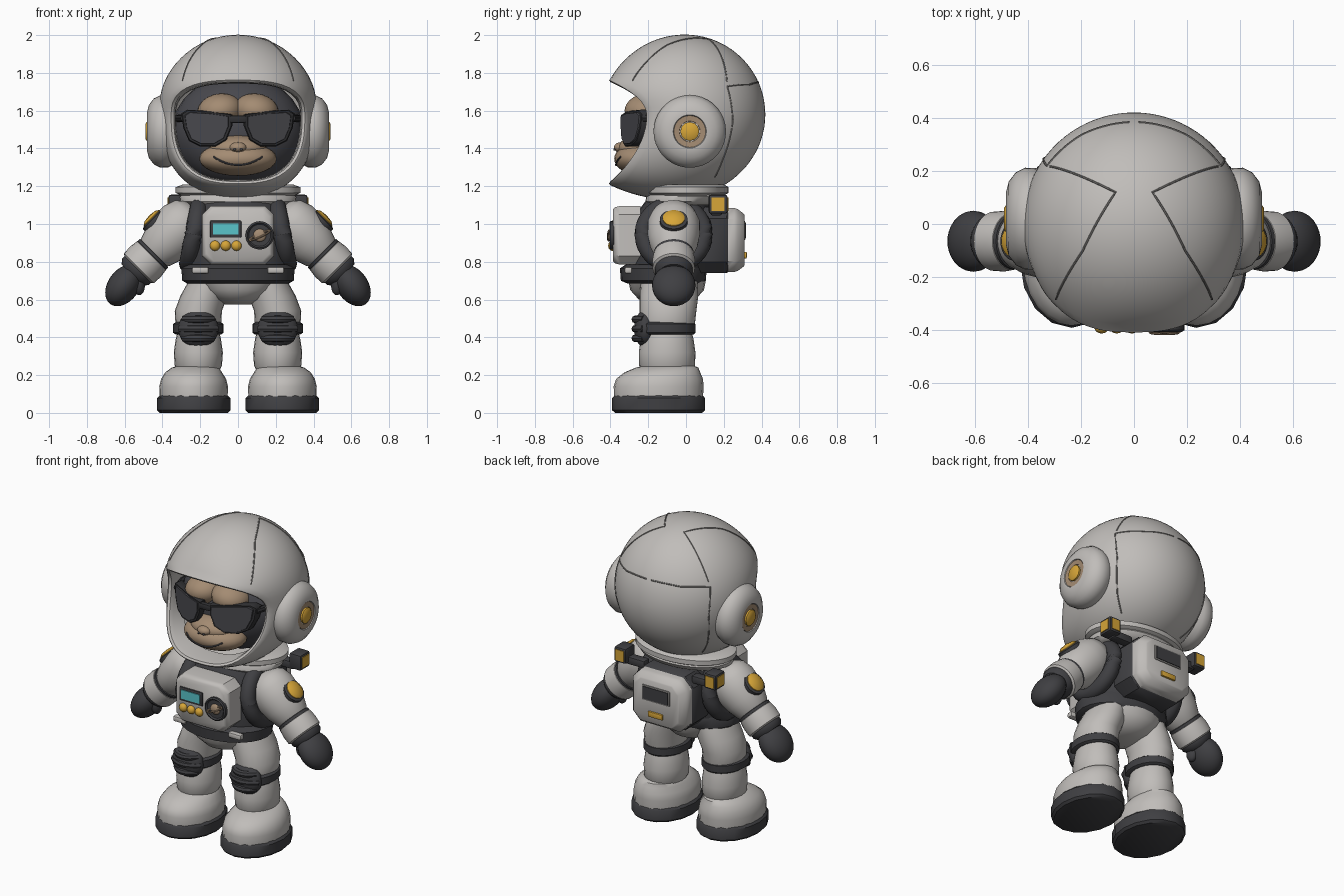
import bpy, bmesh
from math import sin, cos, pi, atan2, acos, sqrt, radians
from mathutils import Vector, Matrix

if "Cube" in bpy.data.objects:
    bpy.data.objects.remove(bpy.data.objects["Cube"])


def material(name, r, g, b):
    m = bpy.data.materials.new(name)
    m.use_nodes = True
    m.diffuse_color = (r, g, b, 1)
    bsdf = m.node_tree.nodes["Principled BSDF"]
    bsdf.inputs["Base Color"].default_value = (r, g, b, 1)
    bsdf.inputs["Roughness"].default_value = 0.7
    return m


SUIT = material("suit grey", 0.53, 0.51, 0.49)
DARK = material("charcoal rubber", 0.05, 0.05, 0.055)
FUR = material("dark fur", 0.065, 0.065, 0.075)
BLACK = material("glasses black", 0.03, 0.03, 0.033)
SKIN = material("tan skin", 0.37, 0.26, 0.17)
GOLD = material("gold", 0.68, 0.38, 0.04)
CYAN = material("screen cyan", 0.1, 0.56, 0.6)
SEAM = material("seam grey", 0.25, 0.24, 0.23)


def finish(name, bm, mat):
    bmesh.ops.remove_doubles(bm, verts=bm.verts, dist=0.0003)
    bmesh.ops.recalc_face_normals(bm, faces=bm.faces)
    me = bpy.data.meshes.new(name)
    bm.to_mesh(me)
    bm.free()
    me.materials.append(mat)
    ob = bpy.data.objects.new(name, me)
    bpy.context.collection.objects.link(ob)
    bpy.ops.object.select_all(action="DESELECT")
    ob.select_set(True)
    bpy.context.view_layer.objects.active = ob
    bpy.ops.object.shade_smooth_by_angle(angle=radians(42))
    return ob


def skin(name, rings, mat, caps=True):
    """Bridge closed rings of points."""
    bm = bmesh.new()
    loops = [[bm.verts.new(p) for p in ring] for ring in rings]
    for a, b in zip(loops, loops[1:]):
        for i in range(len(a)):
            j = (i + 1) % len(a)
            bm.faces.new((a[i], a[j], b[j], b[i]))
    if caps:
        bm.faces.new(loops[0])
        bm.faces.new(loops[-1])
    return finish(name, bm, mat)


def stack(name, levels, mat, n=24):
    """Horizontal oval rings: z, centre x, centre y, radius x, radius y."""
    return skin(name, [[(x + rx * cos(2 * pi * i / n), y + ry * sin(2 * pi * i / n), z)
                        for i in range(n)] for z, x, y, rx, ry in levels], mat)


def lathe(name, profile, mat, base, axis, n=28):
    q = Vector(axis).to_track_quat("Z", "Y")
    return skin(name, [[Vector(base) + q @ Vector((r * cos(2 * pi * i / n), r * sin(2 * pi * i / n), h))
                        for i in range(n)] for r, h in profile], mat)


def slab(name, outline, layers, mat, bend=0.0):
    """Outline in x, z taken through scaled layers along y."""
    cx = sum(p[0] for p in outline) / len(outline)
    cz = sum(p[1] for p in outline) / len(outline)
    rings = []
    for k, y in layers:
        pts = [(cx + (x - cx) * k, cz + (z - cz) * k) for x, z in outline]
        rings.append([(x, y + bend * x * x, z) for x, z in pts])
    return skin(name, rings, mat)


def ellipsoid(name, loc, size, mat, tilt=0.0):
    bm = bmesh.new()
    m = Matrix.Translation(loc) @ Matrix.Rotation(tilt, 4, "Y") @ Matrix.Diagonal((*size, 1))
    bmesh.ops.create_uvsphere(bm, u_segments=28, v_segments=16, radius=1, matrix=m)
    return finish(name, bm, mat)


def box(name, loc, size, mat, bevel=0.0):
    bm = bmesh.new()
    bmesh.ops.create_cube(bm, size=1, matrix=Matrix.Translation(loc) @ Matrix.Diagonal((*size, 1)))
    if bevel:
        bmesh.ops.bevel(bm, geom=bm.edges[:], offset=bevel, segments=2, affect="EDGES", profile=0.5)
    return finish(name, bm, mat)


def tube(name, pts, r, mat, closed=False, n=8):
    pts = [Vector(p) for p in pts]
    rings = []
    for i, p in enumerate(pts):
        a = pts[i - 1] if closed or i else p
        b = pts[(i + 1) % len(pts)] if closed or i < len(pts) - 1 else p
        q = (b - a).to_track_quat("Z", "Y")
        rings.append([p + q @ Vector((r * cos(2 * pi * k / n), r * sin(2 * pi * k / n), 0)) for k in range(n)])
    if closed:
        rings.append(rings[0])
    return skin(name, rings, mat, not closed)


def chamfered(x, z0, z1, c):
    return [(x - c, z0), (x, z0 + c), (x, z1 - c), (x - c, z1),
            (c - x, z1), (-x, z1 - c), (-x, z0 + c), (c - x, z0)]


# Helmet: a sphere reshaped to meet a wide rounded face opening
C = Vector((0, 0, 1.58))


def rim(t):
    b = 0.19 if sin(t) > 0 else 0.375
    r = (abs(cos(t) / 0.365) ** 2.7 + abs(sin(t) / b) ** 2.7) ** (-1 / 2.7)
    return Vector((r * cos(t), -0.2 - 0.2 * (r * sin(t) / b) ** 2, r * sin(t)))


def helmet_point(t, u=None, phi=None):
    e = rim(t)
    end = acos(e.y / e.length)
    phi = u * end if phi is None else phi
    k = min(phi / end, 1)
    radius = 0.42 + (e.length - 0.42) * k ** 4
    return C + radius * Vector((sin(phi) * cos(t), cos(phi), sin(phi) * sin(t)))


N = 64
angles = [2 * pi * i / N for i in range(N)]
shell = [[helmet_point(t, u=k / 28) for t in angles] for k in range(29)]
for k, dy in ((0.97, -0.008), (0.93, 0.0), (0.91, 0.03), (0.9, 0.14)):
    shell.append([C + Vector((rim(t).x * k, rim(t).y + dy, -0.08 + (rim(t).z + 0.08) * k)) for t in angles])
skin("helmet", shell, SUIT, caps=False)


def seam(name, corners):
    pts = []
    for a, b in zip(corners, corners[1:]):
        for i in range(12):
            d = Vector(a).lerp(Vector(b), i / 12) - C
            pts.append(helmet_point(atan2(d.z, d.x), phi=acos(d.y / d.length)))
    tube(name, pts, 0.004, SEAM, n=6)


for s in (1, -1):
    seam("helmet_top_seam", [(s * .28, -.27, 1.75), (s * .19, -.1, 1.94), (s * .07, .12, 1.98), (s * .33, .22, 1.73)])
    seam("helmet_back_seam", [(s * .33, .22, 1.73), (s * .2, .34, 1.74), (0, .385, 1.75)])
    seam("helmet_side_seam", [(s * .33, .22, 1.73), (s * .34, .25, 1.55), (s * .3, .2, 1.33), (s * .22, .15, 1.24)])
    # Ear cups
    ax, base = (s, 0, 0), (0, .02, 1.49)
    lathe("ear_cup", [(.17, .33), (.19, .37), (.192, .41), (.175, .445), (.14, .472), (.1, .482), (.088, .482),
                      (.084, .472), (.0, .472)], SUIT, base, ax, 36)
    lathe("ear_ring", [(.084, .465), (.084, .478), (.055, .476), (.05, .46)], SKIN, base, ax)
    lathe("ear_button", [(.05, .46), (.05, .483), (.04, .49), (0, .49)], GOLD, base, ax, 12)
lathe("helmet_dot", [(.018, -.01), (.018, .004), (0, .004)], SKIN, (-.055, -.292, 1.883), (-.13, -.69, .72), 12)

# Head and face
ellipsoid("head", (0, -.02, 1.49), (.35, .25, .3), FUR)
for s in (1, -1):
    ellipsoid("brow", (s * .095, -.2, 1.6), (.12, .125, .09), SKIN, s * .15)
    ellipsoid("nostril", (s * .018, -.379, 1.395), (.008, .006, .006), FUR)
ellipsoid("muzzle", (0, -.23, 1.345), (.205, .15, .09), SKIN)
ellipsoid("upper_lip", (0, -.24, 1.4), (.15, .12, .07), SKIN)
ellipsoid("nose", (0, -.345, 1.405), (.045, .037, .028), SKIN)
smile = []
for i in range(17):
    x = -.13 + .26 * i / 16
    z = 1.312 + 2.6 * x * x
    smile.append((x, -.231 - .15 * sqrt(max(0, 1 - (x / .205) ** 2 - ((z - 1.345) / .09) ** 2)), z))
tube("smile", smile, 0.005, FUR)

# Sunglasses
lens = [(.03, 1.58), (.14, 1.597), (.27, 1.605), (.3, 1.585), (.29, 1.51), (.26, 1.44),
        (.2, 1.41), (.12, 1.41), (.06, 1.445), (.03, 1.52)]
for s in (1, -1):
    half = [(s * x, z) for x, z in lens]
    slab("glasses_frame", half, [(.97, -.29), (1, -.31), (1, -.335), (.95, -.345)], BLACK, 1.3)
    slab("glasses_lens", half, [(.86, -.34), (.84, -.35)], FUR, 1.3)
    tube("glasses_arm", [(s * .285, -.225, 1.56), (s * .315, -.12, 1.56), (s * .32, 0, 1.55)], .02, BLACK)
box("glasses_bridge", (0, -.33, 1.555), (.09, .035, .04), BLACK, .01)

# Collar and torso
stack("collar_upper", [(1.15, 0, 0, .3, .2), (1.165, 0, 0, .33, .225), (1.195, 0, 0, .33, .225), (1.21, 0, 0, .29, .2)], SUIT, 40)
stack("collar_lower", [(1.1, 0, -.02, .27, .18), (1.12, 0, -.01, .305, .205), (1.145, 0, 0, .31, .21), (1.165, 0, 0, .29, .2)], SUIT, 40)
stack("torso", [(.7, 0, -.1, .27, .2), (.82, 0, -.09, .28, .21), (.95, 0, -.08, .27, .21),
                (1.06, 0, -.06, .25, .2), (1.14, 0, -.03, .22, .17)], DARK)
stack("belt", [(.685, 0, -.11, .27, .2), (.7, 0, -.12, .295, .225), (.765, 0, -.12, .3, .23), (.785, 0, -.11, .28, .21)], DARK)
stack("hips", [(.575, 0, -.1, .07, .08), (.6, 0, -.1, .14, .15), (.65, 0, -.1, .21, .195), (.7, 0, -.1, .25, .205)], SUIT)

# Chest control box
slab("chest_box", chamfered(.19, .785, 1.095, .045), [(1, -.24), (1, -.35), (.96, -.375), (.88, -.387)], SUIT)
box("screen_frame", (-.065, -.388, .973), (.165, .014, .09), DARK, .005)
box("screen", (-.065, -.393, .973), (.135, .014, .058), CYAN)
for x in (-.122, -.065, -.008):
    ellipsoid("button", (x, -.39, .885), (.027, .022, .027), GOLD)
lathe("dial", [(.075, 0), (.075, .02), (.066, .026), (.058, .018), (0, .018)], DARK, (.115, -.38, .94), (0, -1, 0))
ellipsoid("dial_globe", (.115, -.398, .94), (.034, .016, .034), SKIN)
tube("dial_orbit", [(.115 + .055 * cos(a), -.408 + .006 * sin(a), .94 + .025 * cos(a) + .01 * sin(a))
                    for a in angles[::4]], .005, SKIN, True)

# Backpack
pack = chamfered(.205, .74, 1.09, .06)
slab("backpack_frame", pack, [(.95, .04), (1, .08), (1, .215), (.96, .225)], DARK)
slab("backpack_shell", pack, [(.97, .2), (.97, .255), (.93, .275), (.8, .305), (.76, .31)], SUIT)
box("backpack_window_frame", (0, .308, .965), (.2, .012, .1), SEAM, .004)
box("backpack_window", (0, .312, .965), (.18, .012, .08), DARK)
box("backpack_label", (0, .31, .835), (.105, .024, .035), GOLD, .005)

for s in (1, -1):
    # Thrusters and armhole straps
    box("thruster", (s * .325, .17, 1.105), (.085, .1, .1), DARK, .012)
    box("thruster_side_light", (s * .368, .17, 1.105), (.008, .07, .07), GOLD)
    box("thruster_back_light", (s * .325, .22, 1.105), (.06, .008, .07), GOLD)
    box("thruster_mount", (s * .24, .16, 1.07), (.14, .06, .05), DARK, .01)
    tube("armhole_strap", [(s * (.235 - .03 * sin(a)), -.065 + .16 * cos(a), .945 + .155 * sin(a))
                           for a in angles[::2]], .048, DARK, True, 12)
    box("belt_clip", (s * .2, -.305, .755), (.09, .04, .035), SUIT, .01)

    # Arms
    root, way = (s * .27, -.065, 1.02), (s, 0, -1)
    lathe("sleeve", [(.07, -.07), (.12, -.03), (.14, .03), (.14, .1), (.128, .17), (.106, .235), (.09, .26)], SUIT, root, way)
    lathe("sleeve_ring", [(.09, .24), (.106, .247), (.106, .263), (.09, .27)], DARK, root, way)
    lathe("cuff", [(.09, .255), (.108, .265), (.114, .31), (.112, .36), (.09, .375)], SUIT, root, way)
    lathe("glove_cuff", [(.08, .36), (.1, .366), (.1, .385), (.08, .41)], DARK, root, way)
    ellipsoid("glove", (s * .605, -.065, .675), (.083, .115, .122), DARK, s * -.62)
    ellipsoid("thumb", (s * .527, -.09, .685), (.034, .04, .062), DARK, s * .1)
    out = (s, 0, 1)
    lathe("patch_rim", [(.075, -.03), (.073, .008), (.06, .014)], DARK, (s * .446, -.065, 1.02), out)
    lathe("shoulder_patch", [(.062, -.02), (.058, .018), (.04, .03), (0, .035)], GOLD, (s * .446, -.065, 1.02), out)

    # Legs
    x = s * .21
    stack("thigh", [(.4, x, -.1, .1, .13), (.45, x, -.1, .12, .145), (.54, x, -.095, .125, .15),
                    (.62, s * .18, -.09, .125, .155), (.7, s * .15, -.09, .11, .15)], SUIT)
    stack("shin", [(.2, x, -.1, .1, .12), (.25, x, -.1, .125, .148), (.32, x, -.1, .13, .15),
                   (.39, x, -.1, .12, .14), (.43, x, -.1, .11, .13)], SUIT)
    stack("knee_band", [(.415, x, -.11, .12, .15), (.425, x, -.11, .134, .16), (.47, x, -.11, .134, .16), (.48, x, -.11, .12, .15)], DARK)
    ellipsoid("knee_pad", (x, -.215, .445), (.107, .06, .1), DARK)
    for k, z in enumerate((.395, .445, .495)):
        w = .075 + .02 * (k == 1)
        tube("knee_ridge", [(x + w * i / 4, -.268 + .045 * (i / 4) ** 2, z) for i in range(-4, 5)], .021, DARK)

    # Boots
    b = s * .235
    stack("boot", [(.08, b, -.145, .18, .235), (.14, b, -.145, .182, .238), (.18, b, -.14, .172, .23),
                   (.215, b, -.125, .15, .2), (.24, s * .225, -.1, .125, .165), (.25, s * .22, -.09, .1, .13)], SUIT)
    stack("boot_sole", [(0, b, -.145, .18, .23), (.014, b, -.145, .194, .246), (.078, b, -.145, .194, .246),
                        (.092, b, -.145, .18, .234)], DARK, 16)
